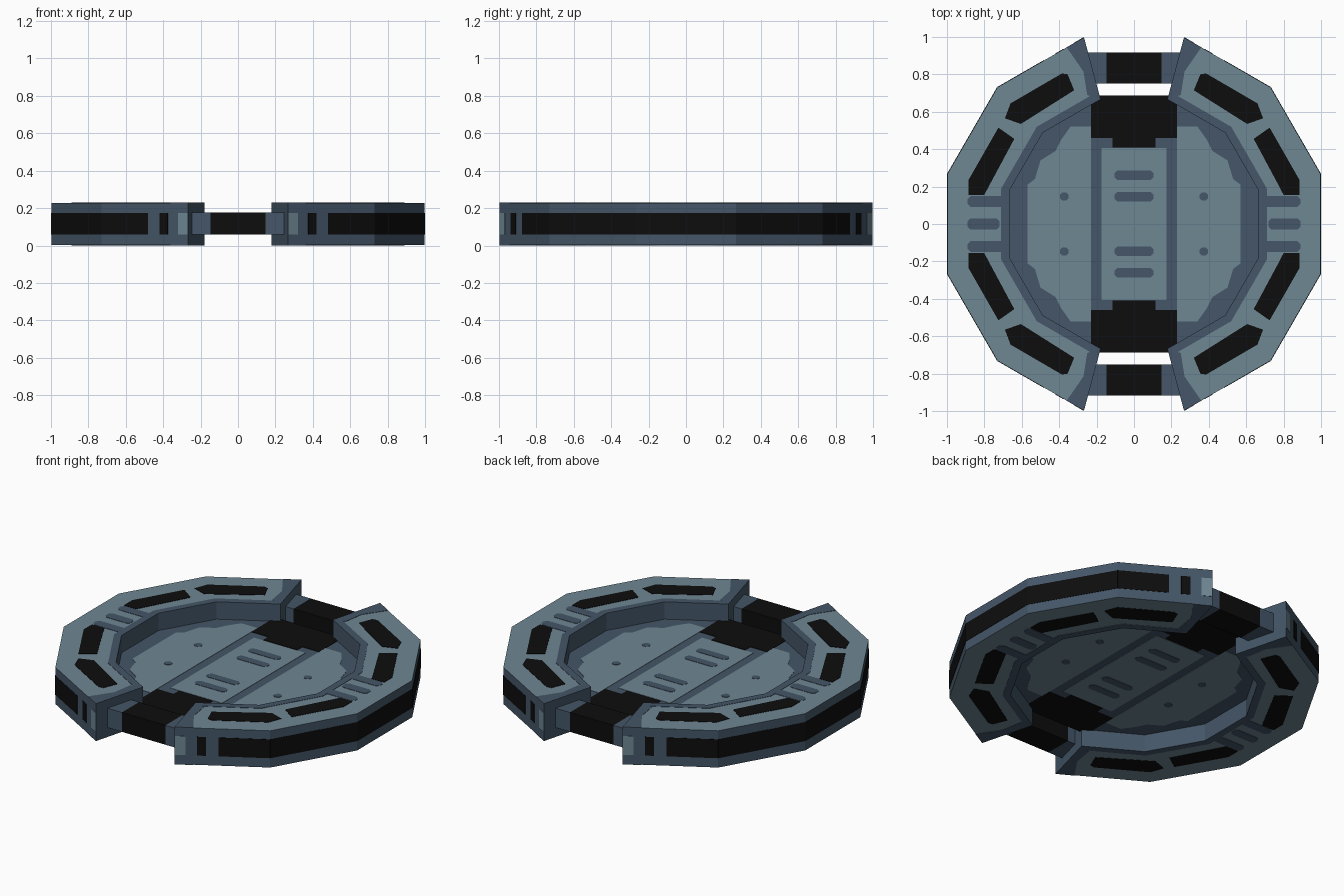
import bpy, bmesh, math
from mathutils import Vector

if "Cube" in bpy.data.objects:
    bpy.data.objects.remove(bpy.data.objects["Cube"])


def material(name, rgb):
    m = bpy.data.materials.new(name)
    m.diffuse_color = (*rgb, 1)
    m.use_nodes = True
    m.node_tree.nodes["Principled BSDF"].inputs["Base Color"].default_value = m.diffuse_color
    return m


LIGHT = material("light_blue_grey", (0.156, 0.242, 0.290))
DARK = material("dark_slate_blue", (0.058, 0.093, 0.138))
BLACK = material("black", (0.004, 0.004, 0.004))

R_OUT, R_IN, TOP = 1.033, 0.69, 0.23
SIGNS = [(1, 1), (-1, 1), (-1, -1), (1, -1)]


def polar(r, deg):
    a = math.radians(deg)
    return (r * math.cos(a), r * math.sin(a))


def prism(bm, pts, offset):
    """Closed prism from a 3D polygon pushed along an offset vector."""
    n = len(pts)
    a = [bm.verts.new(p) for p in pts]
    b = [bm.verts.new(Vector(p) + Vector(offset)) for p in pts]
    bm.faces.new(a)
    bm.faces.new(b[::-1])
    for i in range(n):
        j = (i + 1) % n
        bm.faces.new((a[i], b[i], b[j], a[j]))


def finish(bm, name, mats):
    bmesh.ops.recalc_face_normals(bm, faces=bm.faces[:])
    if len(mats) > 1:  # second material goes on top and bottom faces
        for f in bm.faces:
            f.material_index = 1 if abs(f.normal.z) > 0.7 else 0
    me = bpy.data.meshes.new(name)
    bm.to_mesh(me)
    bm.free()
    for m in mats:
        me.materials.append(m)
    ob = bpy.data.objects.new(name, me)
    bpy.context.collection.objects.link(ob)
    return ob


def rect(x0, x1, y0, y1):
    return [(x0, y0), (x1, y0), (x1, y1), (x0, y1)]


def slot(x0, x1, y, h):
    """Slot outline with clipped corners."""
    c = h * 0.6
    return [(x0 + c, y - h), (x1 - c, y - h), (x1, y - h + c), (x1, y + h - c),
            (x1 - c, y + h), (x0 + c, y + h), (x0, y + h - c), (x0, y - h + c)]


def decals(name, polys, mat, z_low, z_high, t):
    """Thin plates on upper and lower surfaces, mirrored in x and y."""
    bm = bmesh.new()
    for poly in polys:
        for sx, sy in SIGNS:
            for z, d in ((z_low, -t), (z_high, t)):
                prism(bm, [(x * sx, y * sy, z) for x, y in poly], (0, 0, d))
    finish(bm, name, [mat])


# Two half rings of a twelve-sided frame
ANG = [-75, -45, -15, 15, 45, 75]
T = 0.002
for side, name in ((1, "right_ring"), (-1, "left_ring")):
    bm = bmesh.new()
    loop = [polar(R_OUT, a) for a in ANG] + [polar(R_IN, a) for a in ANG[::-1]]
    prism(bm, [(x * side, y, T) for x, y in loop], (0, 0, TOP - 2 * T))
    finish(bm, name, [DARK, LIGHT])

# Ring surface markings
vents = [[(0.32, 0.715), (0.355, 0.80), (0.385, 0.805), (0.66, 0.645), (0.69, 0.565), (0.605, 0.535)],
         [(0.725, 0.515), (0.64, 0.455), (0.785, 0.185), (0.80, 0.155), (0.885, 0.155), (0.885, 0.235)]]
decals("ring_vents", vents, BLACK, T, TOP - T, T)
band = [[polar(R_IN, a), polar(0.735, a), polar(0.735, b), polar(R_IN, b)] for a, b in ((15, 45), (45, 75))]
band.append([polar(R_IN, 15), polar(0.735, 15), (0.71, 0), (R_IN * math.cos(math.radians(15)), 0)])
tip = [polar(R_OUT, 75), (0.36, 0.945), (0.27, 0.815), (0.25, 0.69), polar(R_IN, 75)]
slots = [slot(0.69, 0.89, 0.12, 0.03), [(0.72, 0), (0.72, 0.015), (0.735, 0.03), (0.875, 0.03), (0.89, 0.015), (0.89, 0)]]
decals("ring_trim", band + [tip] + slots, DARK, T, TOP - T, T)


# Stripes round the outer walls
def wall_plates(name, spans, mat):
    bm = bmesh.new()
    for p, q, z0, z1 in spans:
        d = Vector((q[0] - p[0], q[1] - p[1], 0)).normalized()
        n = Vector((d.y, -d.x, 0))
        if n.x * p[0] + n.y * p[1] < 0:
            n = -n
        for sx, sy in SIGNS:
            pts = [(x * sx, y * sy, z) for x, y, z in ((*p, z0), (*q, z0), (*q, z1), (*p, z1))]
            prism(bm, pts, (n.x * sx * T, n.y * sy * T, 0))
    finish(bm, name, [mat])


V15, V45, V75 = (polar(R_OUT, a) for a in (15, 45, 75))


def on_end(x):
    """Point on the last wall of the ring at a given x."""
    f = (x - V75[0]) / (V45[0] - V75[0])
    return (x, V75[1] + f * (V45[1] - V75[1]))


Z0, Z1 = 0.06, 0.175
wall_plates("outer_stripe", [((V15[0], 0), V15, Z0, Z1), (V15, V45, Z0, Z1),
                             (V45, on_end(0.48), Z0, Z1), (on_end(0.42), on_end(0.375), Z0, Z1)], BLACK)
wall_plates("end_lights", [(on_end(0.32), on_end(0.27), Z0, Z1)], LIGHT)

# Thin floor at mid height
F0, F1 = 0.107, 0.123
bm = bmesh.new()
prism(bm, [(*polar(0.712, 15 + 30 * i), F0) for i in range(12)], (0, 0, F1 - F0))
finish(bm, "floor", [DARK])
side_panel = [(0.23, 0), (0.57, 0), (0.57, 0.21), (0.53, 0.24), (0.50, 0.34), (0.42, 0.39),
              (0.39, 0.45), (0.34, 0.52), (0.23, 0.52)]
decals("floor_panels", [side_panel, rect(0, 0.175, 0, 0.405)], LIGHT, F0, F1, T)
decals("floor_marks", [slot(-0.105, 0.105, 0.145, 0.025), slot(-0.105, 0.105, 0.26, 0.025),
                       slot(0.35, 0.395, 0.147, 0.022)], DARK, F0 - T, F1 + T, T)
decals("floor_ends", [[(0, 0.41), (0.115, 0.41), (0.115, 0.46), (0.23, 0.46), (0.23, 0.688), (0, 0.688)]],
       BLACK, F0, F1, T * 1.5)

# Bars joining the two half rings
for s, name in ((-1, "front"), (1, "back")):
    for x0, x1, part, mat in ((-0.148, 0.148, "bar", BLACK), (0.148, 0.26, "right_socket", DARK),
                              (-0.26, -0.148, "left_socket", DARK)):
        bm = bmesh.new()
        prism(bm, [(x, y * s, 0.058) for x, y in rect(x0, x1, 0.75, 0.917)], (0, 0, 0.119))
        finish(bm, name + "_" + part, [mat])
